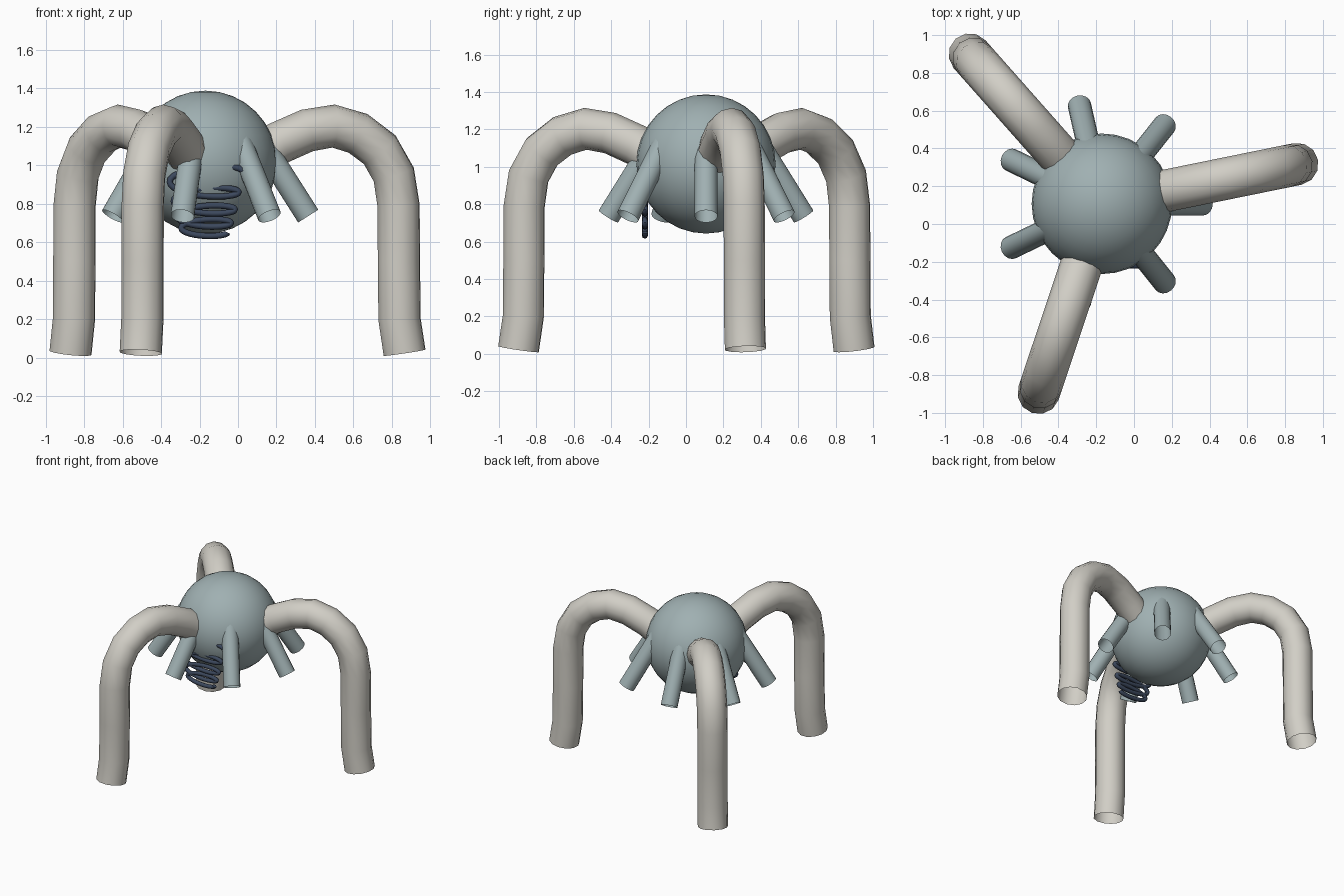
import bpy, bmesh, math
from mathutils import Vector

if "Cube" in bpy.data.objects:
    bpy.data.objects.remove(bpy.data.objects["Cube"])

CENTRE = Vector((-0.17, 0.107, 1.015))


def material(name, rgb):
    m = bpy.data.materials.new(name)
    m.diffuse_color = (*rgb, 1)
    m.use_nodes = True
    m.node_tree.nodes["Principled BSDF"].inputs["Base Color"].default_value = m.diffuse_color
    return m


bone = material("warm light grey", (0.64, 0.62, 0.565))
teal = material("grey teal", (0.35, 0.435, 0.445))
navy = material("dark slate blue", (0.045, 0.065, 0.11))


def finish(obj, mat, angle=50):
    obj.data.materials.append(mat)
    bpy.ops.object.select_all(action='DESELECT')
    obj.select_set(True)
    bpy.context.view_layer.objects.active = obj
    bpy.ops.object.shade_smooth_by_angle(angle=math.radians(angle))


def sweep(name, path, side, radius, sides, mat, capped=False):
    """Sweep a round section along a path lying in the plane normal to side."""
    bm = bmesh.new()
    rings = []
    for i, p in enumerate(path):
        tangent = (path[min(i + 1, len(path) - 1)] - path[max(i - 1, 0)]).normalized()
        up = side.cross(tangent).normalized()
        rings.append([bm.verts.new(p + radius * (math.cos(a) * side + math.sin(a) * up))
                      for a in (math.tau * k / sides for k in range(sides))])
    for a, b in zip(rings, rings[1:]):
        for k in range(sides):
            n = (k + 1) % sides
            bm.faces.new((a[k], a[n], b[n], b[k]))
    if capped:
        bm.faces.new(rings[0])
        bm.faces.new(rings[-1])
    bmesh.ops.recalc_face_normals(bm, faces=bm.faces)
    mesh = bpy.data.meshes.new(name)
    bm.to_mesh(mesh)
    bm.free()
    obj = bpy.data.objects.new(name, mesh)
    bpy.context.collection.objects.link(obj)
    finish(obj, mat)


def radial_tube(name, degrees, profile, radius, sides, mat):
    """Open tube following (distance from body axis, height) pairs."""
    a = math.radians(degrees)
    out = Vector((math.cos(a), math.sin(a), 0))
    base = Vector((CENTRE.x, CENTRE.y, 0))
    path = [base + out * r + Vector((0, 0, z)) for r, z in profile]
    sweep(name, path, Vector((-out.y, out.x, 0)), radius, sides, mat)


# Round body
bpy.ops.mesh.primitive_uv_sphere_add(segments=32, ring_count=16, radius=0.372, location=CENTRE)
body = bpy.context.object
body.name = "body"
finish(body, teal)

# Three arched hollow legs
LEG = [(0.24, 1.02), (0.39, 1.115), (0.54, 1.18), (0.68, 1.203), (0.81, 1.165),
       (0.925, 1.08), (1.0, 0.95), (1.025, 0.79), (1.027, 0.5), (1.03, 0.2), (1.057, 0.025)]
for i in range(3):
    radial_tube(f"leg_{i + 1}", 11.5 + 120 * i, LEG, 0.112, 12, bone)

# Seven short hollow nozzles round the body
for i in range(7):
    radial_tube(f"nozzle_{i + 1}", 360 * i / 7, [(0.29, 1.12), (0.535, 0.735)], 0.062, 16, teal)

# Flat coiled spring hanging at the front, widening upward
coil = []
for i in range(4 * 28 + 1):
    u = i / 28
    a = -math.tau * u
    coil.append(Vector((CENTRE.x + (0.115 + 0.02 * u) * math.cos(a), -0.22,
                        0.65 + 0.04 * u + 0.01 * u * u + (0.027 + 0.006 * u) * math.sin(a))))
sweep("spring", coil, Vector((0, 1, 0)), 0.016, 8, navy, capped=True)
